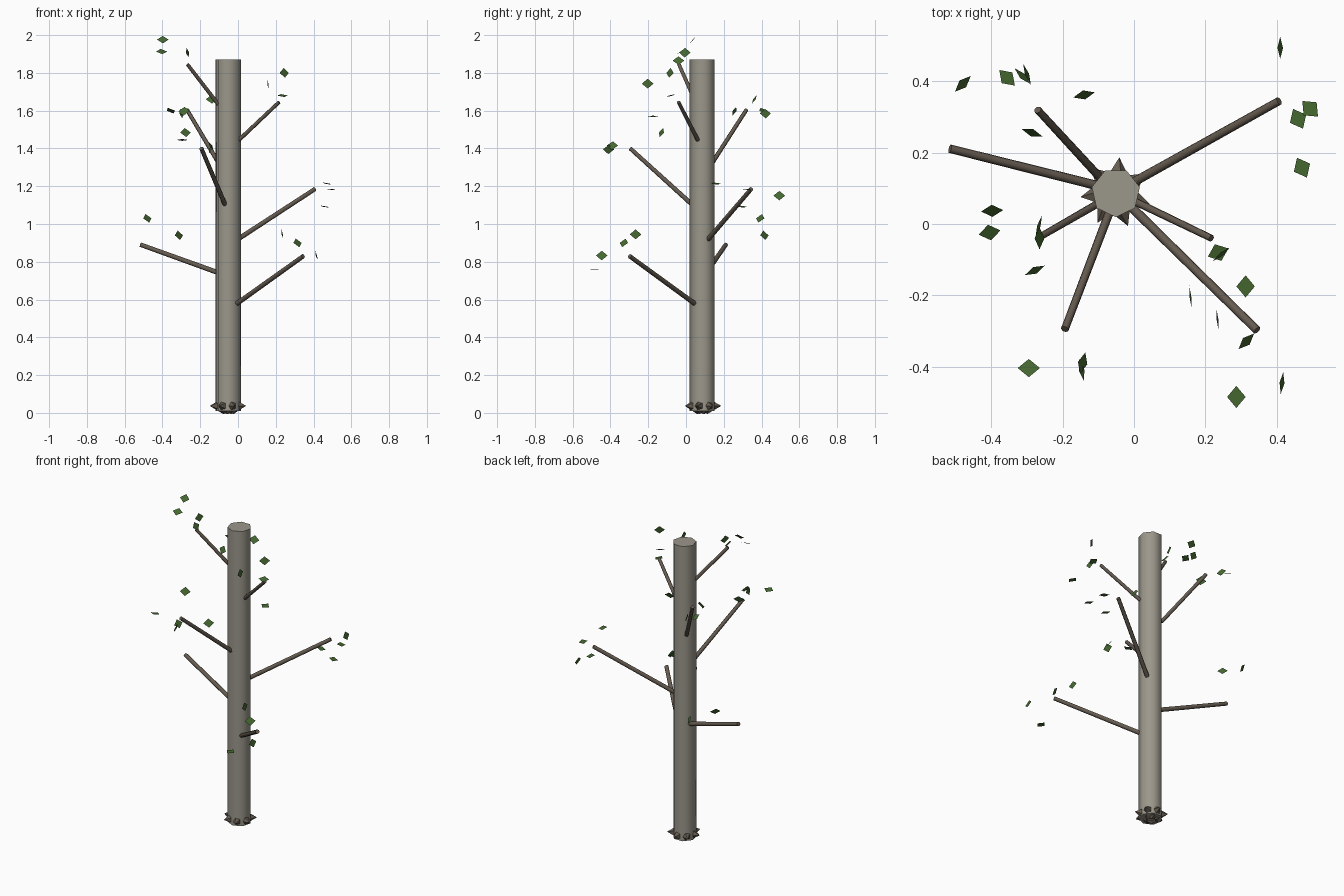
import bpy, bmesh, math
from mathutils import Vector, Matrix

if "Cube" in bpy.data.objects:
    bpy.data.objects.remove(bpy.data.objects["Cube"])

def material(name, rgb):
    m = bpy.data.materials.new(name)
    m.diffuse_color = (*rgb, 1)
    m.use_nodes = True
    m.node_tree.nodes["Principled BSDF"].inputs["Base Color"].default_value = m.diffuse_color
    return m

BARK = material("bark", (0.33, 0.31, 0.26))
WOOD = material("branch_wood", (0.13, 0.105, 0.08))
LEAF = material("leaf_green", (0.06, 0.14, 0.03))
CENTRE = Vector((-0.051, 0.088, 0))

def make(name, bm, mat, smooth=False):
    me = bpy.data.meshes.new(name)
    bm.to_mesh(me)
    bm.free()
    ob = bpy.data.objects.new(name, me)
    bpy.context.collection.objects.link(ob)
    me.materials.append(mat)
    if smooth:
        bpy.context.view_layer.objects.active = ob
        ob.select_set(True)
        bpy.ops.object.shade_smooth_by_angle(angle=math.radians(62))
        ob.select_set(False)
    return ob

def rod(name, start, end, r1, r2, sides, mat, spin=0.0):
    a, b = Vector(start), Vector(end)
    d = b - a
    bm = bmesh.new()
    rot = d.to_track_quat('Z', 'Y').to_matrix().to_4x4() @ Matrix.Rotation(spin, 4, 'Z')
    bmesh.ops.create_cone(bm, cap_ends=True, segments=sides, radius1=r1, radius2=r2,
                          depth=d.length, matrix=Matrix.Translation((a + b) / 2) @ rot)
    return make(name, bm, mat, True)

def leaf(name, pos, normal):
    # flat diamond facing along its normal
    bm = bmesh.new()
    frame = Matrix.Translation(pos) @ Vector(normal).to_track_quat('Z', 'Y').to_matrix().to_4x4()
    pts = [(0.031, 0, 0), (0, 0.026, 0), (-0.031, 0, 0), (0, -0.026, 0)]
    bm.faces.new([bm.verts.new(frame @ Vector(p)) for p in pts])
    make(name, bm, LEAF)

count = 0
def branch(start, end, radius, leaves):
    global count
    count += 1
    rod(f"branch_{count}", start, end, radius, radius * 0.9, 7, WOOD)
    for i, (pos, normal) in enumerate(leaves):
        leaf(f"leaf_{count}_{i + 1}", pos, normal)

# trunk: seven-sided, one corner to the front
bm = bmesh.new()
bmesh.ops.create_cone(bm, cap_ends=True, segments=7, radius1=0.069, radius2=0.069, depth=1.86,
                      matrix=Matrix.Translation(CENTRE + Vector((0, 0, 0.94)))
                      @ Matrix.Rotation(math.pi, 4, 'Z'))
trunk = make("trunk", bm, BARK, True)
low = min(v.co.y for v in trunk.data.vertices)
if sum(v.co.y < low + 0.002 for v in trunk.data.vertices) != 2:
    trunk.data.transform(Matrix.Translation(CENTRE) @ Matrix.Rotation(math.pi, 4, 'Z')
                         @ Matrix.Translation(-CENTRE))

# root flare: short pointed stubs around the foot
for i in range(7):
    a = math.radians(-90 + 20 + i * 360 / 7)
    bm = bmesh.new()
    bmesh.ops.create_cone(bm, cap_ends=True, segments=5, radius1=0.046, radius2=0.0, depth=0.075,
                          matrix=Matrix.Translation(CENTRE + Vector((0, 0, 0.037)))
                          @ Matrix.Rotation(a, 4, 'Z') @ Matrix.Translation((0.062, 0, 0))
                          @ Matrix.Rotation(math.pi / 2, 4, 'Y') @ Matrix.Rotation(math.pi, 4, 'Z'))
    make(f"root_{i + 1}", bm, WOOD)

# branches with their leaves as (position, facing)
branch((-0.005, 0.045, 0.58), (0.345, -0.298, 0.83), 0.0135, [
    ((0.234, -0.267, 0.945), (1, 0.1, 0.1)), ((0.315, -0.329, 0.9), (0.6, -0.6, 0.5)),
    ((0.415, -0.446, 0.833), (0.9, -0.1, 0.25)), ((0.287, -0.485, 0.76), (0.05, 0, 1))])
branch((-0.1, 0.107, 0.74), (-0.516, 0.211, 0.89), 0.0135, [
    ((-0.48, 0.393, 1.03), (0.6, -0.6, 0.5)), ((-0.313, 0.415, 0.94), (0.6, 0.6, 0.3))])
branch((0.0, 0.118, 0.92), (0.407, 0.345, 1.185), 0.013, [
    ((0.471, 0.158, 1.214), (0.2, 0.1, 1)), ((0.494, 0.323, 1.183), (0.1, 0.1, 1)),
    ((0.41, 0.494, 1.15), (0.95, 0, 0.3)), ((0.46, 0.295, 1.092), (0.2, 0.1, 1))])
branch((-0.07, 0.03, 1.105), (-0.194, -0.295, 1.4), 0.0125, [
    ((-0.144, -0.39, 1.415), (0.8, -0.2, 0.5)), ((-0.147, -0.41, 1.395), (0.9, 0.2, -0.3)),
    ((-0.295, -0.404, 1.445), (0, 0.2, 1))])
branch((-0.095, 0.13, 1.31), (-0.27, 0.32, 1.605), 0.012, [
    ((-0.356, 0.41, 1.6), (0.4, 0.4, 0.8)), ((-0.286, 0.256, 1.597), (-0.3, -0.85, 0.4)),
    ((-0.3, 0.42, 1.585), (0.8, 0.3, 0.2)), ((-0.14, 0.362, 1.66), (0.2, -0.85, 0.5))])
branch((0.005, 0.062, 1.445), (0.217, -0.04, 1.645), 0.011, [
    ((0.245, -0.085, 1.8), (0.6, -0.75, 0.2)), ((0.158, -0.203, 1.743), (1, 0.1, 0.1)),
    ((0.236, -0.08, 1.68), (0.1, -0.25, 0.9)), ((0.313, -0.175, 1.57), (0.15, 0, 1))])
branch((-0.105, 0.055, 1.635), (-0.267, -0.038, 1.845), 0.011, [
    ((-0.398, 0.037, 1.976), (0.05, -0.75, 0.65)), ((-0.405, -0.024, 1.913), (0.1, -0.5, 0.85)),
    ((-0.267, -0.006, 1.907), (1, -0.3, 0.2)), ((-0.265, -0.04, 1.865), (0.8, 0, 0.5)),
    ((-0.278, -0.13, 1.484), (0.4, -0.85, 0.4))])
